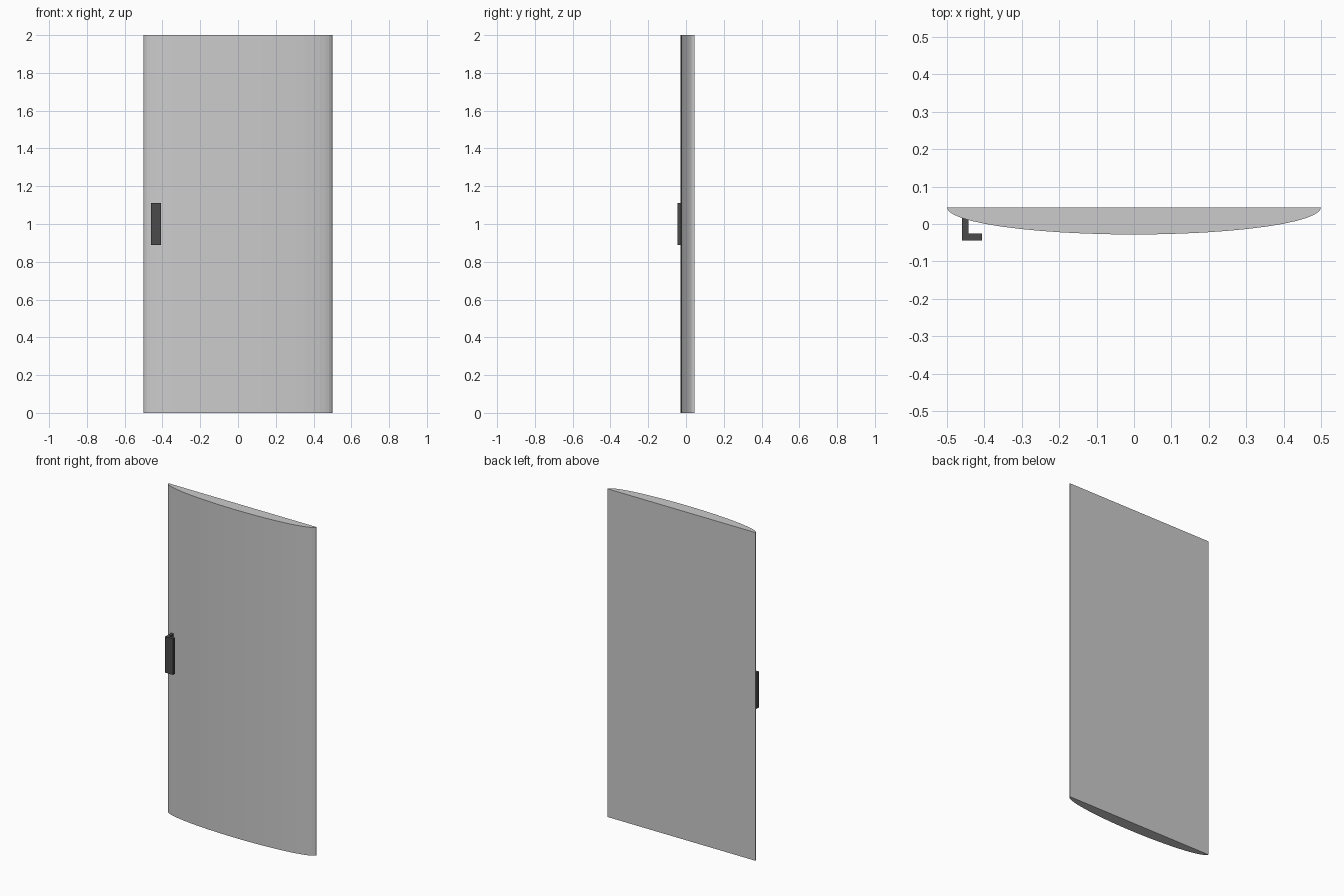
import bpy, bmesh, math

if "Cube" in bpy.data.objects:
    bpy.data.objects.remove(bpy.data.objects["Cube"])


def extrude_profile(name, points, z0, z1):
    """Make a closed prism from an xy outline between two heights."""
    bm = bmesh.new()
    face = bm.faces.new([bm.verts.new((x, y, z0)) for x, y in points])
    result = bmesh.ops.extrude_face_region(bm, geom=[face])
    top = [v for v in result["geom"] if isinstance(v, bmesh.types.BMVert)]
    bmesh.ops.translate(bm, verts=top, vec=(0, 0, z1 - z0))
    bmesh.ops.recalc_face_normals(bm, faces=bm.faces)
    mesh = bpy.data.meshes.new(name)
    bm.to_mesh(mesh)
    bm.free()
    obj = bpy.data.objects.new(name, mesh)
    bpy.context.collection.objects.link(obj)
    return obj


# Door panel: flat back, half-elliptical bowed front
BACK, DEPTH, STEPS = 0.044, 0.072, 24
arc = [(-0.5 * math.cos(math.pi * i / STEPS),
        BACK - DEPTH * math.sin(math.pi * i / STEPS)) for i in range(STEPS + 1)]
extrude_profile("door_panel", arc, 0.0, 2.0)

# Handle: L-shaped section, its stem set into the bowed front
handle = extrude_profile("door_handle", [
    (-0.46, -0.044), (-0.407, -0.044), (-0.407, -0.026),
    (-0.443, -0.026), (-0.443, 0.018), (-0.46, 0.018)], 0.89, 1.11)
dark = bpy.data.materials.new("dark_metal")
dark.diffuse_color = (0.07, 0.07, 0.07, 1)
dark.use_nodes = True
dark.node_tree.nodes["Principled BSDF"].inputs["Base Color"].default_value = dark.diffuse_color
handle.data.materials.append(dark)
